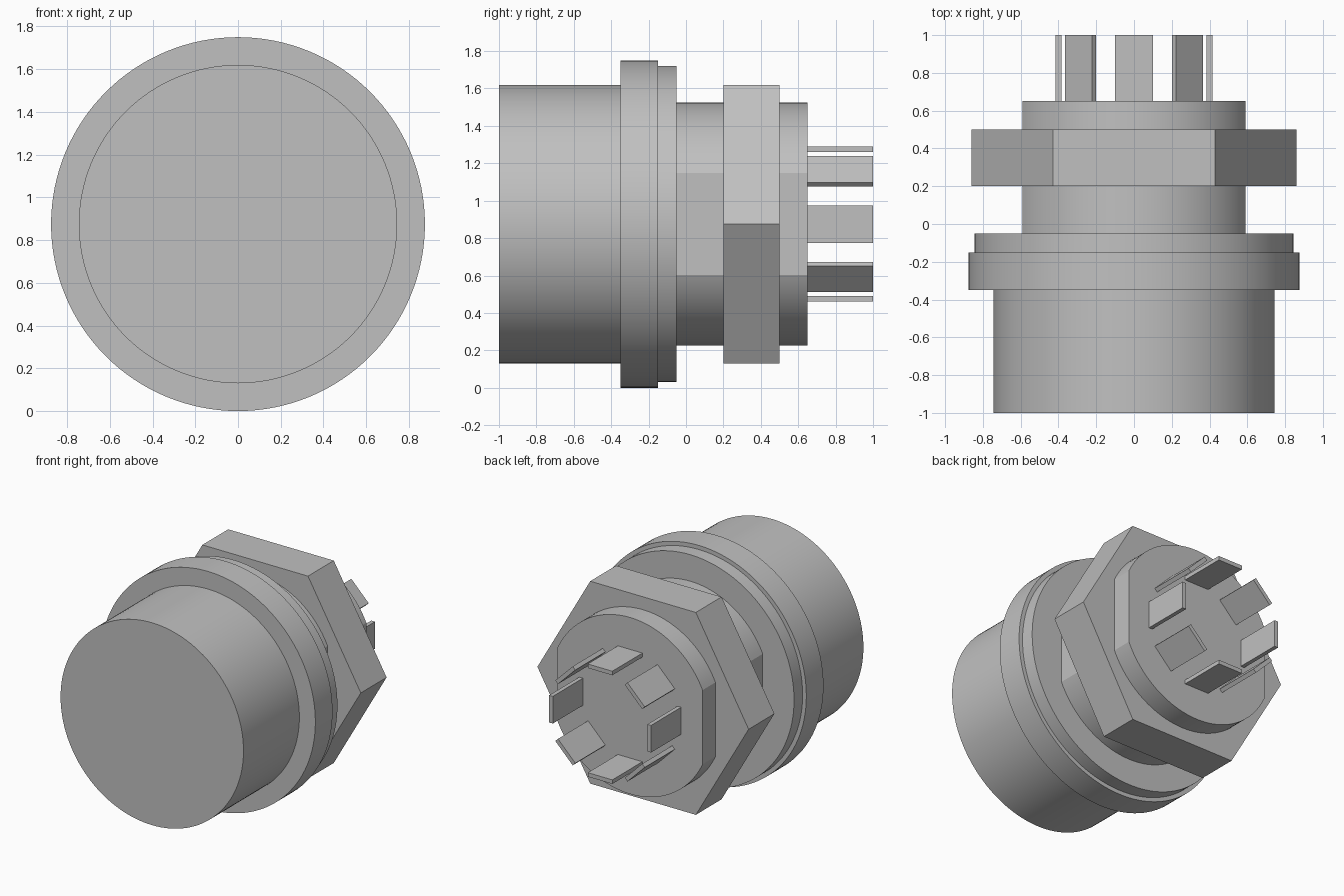
import bpy, bmesh
from math import pi, cos, sin, acos, radians
from mathutils import Matrix

if "Cube" in bpy.data.objects:
    bpy.data.objects.remove(bpy.data.objects["Cube"])

AXIS_Z = 0.875

grey = bpy.data.materials.new("metal grey")
grey.use_nodes = True
colour = (0.53, 0.53, 0.53, 1)
grey.diffuse_color = colour
grey.node_tree.nodes["Principled BSDF"].inputs["Base Color"].default_value = colour


def finish(name, bm):
    """Turn a bmesh into a shaded object."""
    bmesh.ops.recalc_face_normals(bm, faces=bm.faces)
    mesh = bpy.data.meshes.new(name)
    bm.to_mesh(mesh)
    bm.free()
    mesh.materials.append(grey)
    obj = bpy.data.objects.new(name, mesh)
    bpy.context.collection.objects.link(obj)
    bpy.ops.object.select_all(action='DESELECT')
    obj.select_set(True)
    bpy.context.view_layer.objects.active = obj
    bpy.ops.object.shade_smooth_by_angle(angle=radians(18))
    return obj


def prism(name, outline, y0, y1):
    """Extrude an (x, z) outline around the axis from y0 to y1."""
    bm = bmesh.new()
    face = bm.faces.new([bm.verts.new((x, y0, z + AXIS_Z)) for x, z in outline])
    ext = bmesh.ops.extrude_face_region(bm, geom=[face], use_keep_orig=True)
    moved = [v for v in ext["geom"] if isinstance(v, bmesh.types.BMVert)]
    bmesh.ops.translate(bm, verts=moved, vec=(0, y1 - y0, 0))
    return finish(name, bm)


def arc(radius, start, end, steps):
    return [(radius * cos(start + (end - start) * i / steps),
             radius * sin(start + (end - start) * i / steps)) for i in range(steps + 1)]


def circle(radius, sides=128):
    return arc(radius, 0, 2 * pi, sides)[:-1]


# Front barrel and stepped flange
prism("front_barrel", circle(0.745), -1.0, -0.35)
prism("flange", circle(0.875), -0.35, -0.15)
prism("flange_step", circle(0.845), -0.15, -0.05)

# Rear barrel with a flat on each side
flat = acos(0.59 / 0.65)
prism("rear_barrel", arc(0.65, flat, pi - flat, 48) + arc(0.65, pi + flat, 2 * pi - flat, 48),
      -0.05, 0.65)

# Hexagonal nut, flats at top and bottom
prism("hex_nut", circle(0.745 / cos(pi / 6), 6), 0.2, 0.5)

# Ring of flat contact pins
for i in range(8):
    bm = bmesh.new()
    bmesh.ops.create_cube(bm, size=1)
    bmesh.ops.scale(bm, vec=(0.2, 0.35, 0.03), verts=bm.verts)
    bmesh.ops.translate(bm, vec=(0, 0.825, 0.4), verts=bm.verts)
    bm.transform(Matrix.Translation((0, 0, AXIS_Z)) @ Matrix.Rotation(i * pi / 4, 4, 'Y'))
    finish(f"contact_pin_{i + 1}", bm)
